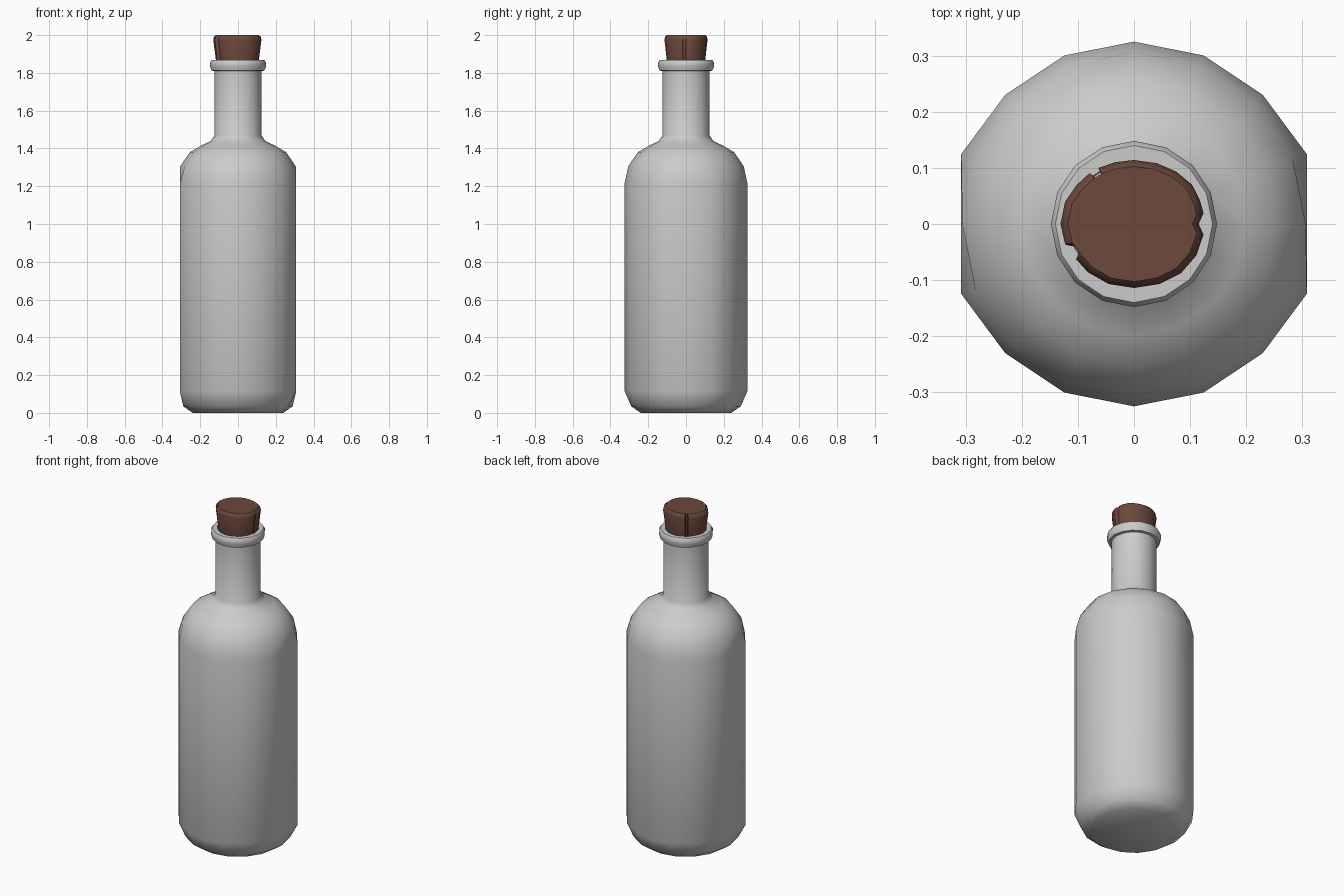
import bpy, bmesh
from math import sin, cos, pi, radians

if "Cube" in bpy.data.objects:
    bpy.data.objects.remove(bpy.data.objects["Cube"])


def loft(name, rings, smooth):
    """Skin a stack of closed rings, cap both ends and shade by angle."""
    bm = bmesh.new()
    loops = [[bm.verts.new(p) for p in ring] for ring in rings]
    n = len(loops[0])
    for a, b in zip(loops, loops[1:]):
        for i in range(n):
            j = (i + 1) % n
            bm.faces.new((a[i], a[j], b[j], b[i]))
    caps = [bm.faces.new(loops[0][::-1]), bm.faces.new(loops[-1])]
    bmesh.ops.triangulate(bm, faces=caps)
    bmesh.ops.recalc_face_normals(bm, faces=bm.faces)
    mesh = bpy.data.meshes.new(name)
    bm.to_mesh(mesh)
    bm.free()
    obj = bpy.data.objects.new(name, mesh)
    bpy.context.collection.objects.link(obj)
    bpy.ops.object.select_all(action='DESELECT')
    obj.select_set(True)
    bpy.context.view_layer.objects.active = obj
    bpy.ops.object.shade_smooth_by_angle(angle=radians(smooth))
    return obj


# Bottle: 16-sided lathe, its two sides slightly flattened at x = +-0.308
SIDES, FLAT = 16, 0.308
profile = [(0.24, 0), (0.29, 0.035), (0.325, 0.115), (0.325, 1.215),
           (0.306, 1.305), (0.255, 1.38), (0.20, 1.413), (0.145, 1.44),
           (0.124, 1.47), (0.124, 1.81),
           (0.14, 1.812), (0.148, 1.835), (0.148, 1.855), (0.140, 1.868),
           (0.114, 1.868), (0.112, 1.80)]


def bottle_ring(r, z):
    pts = []
    for i in range(SIDES):
        a = 2 * pi * i / SIDES
        x, y = r * cos(a), r * sin(a)
        if r > 0.32 and abs(x) > 0.29:
            x = FLAT if x > 0 else -FLAT
        pts.append((x, y, z))
    return pts


loft("bottle", [bottle_ring(r, z) for r, z in profile], 50)

# Cork: tapered oval plug; factors below 1 cut the cracks into the outline
outline = [(10, .96), (22, .97), (38, 1), (55, 1), (72, 1), (90, 1), (105, 1),
           (119, 1), (121, .75), (127, .02), (125, .75), (127, 1),
           (143, .99), (160, 1), (180, 1), (199, .99), (207, .82), (215, .96),
           (230, .98), (250, 1), (270, 1), (290, 1), (310, 1), (330, .98),
           (350, .96), (360, .88)]


def cork_ring(s, z):
    return [(0.131 * s * f * cos(radians(t)), 0.114 * s * f * sin(radians(t)), z)
            for t, f in outline]


cork = loft("cork", [cork_ring(s, z) for s, z in
                     ((0.84, 1.80), (0.89, 1.865), (1.0, 1.975),
                      (0.97, 1.992), (0.90, 2.0))], 40)
brown = bpy.data.materials.new("cork_brown")
brown.diffuse_color = (0.15, 0.065, 0.045, 1)
brown.use_nodes = True
brown.node_tree.nodes["Principled BSDF"].inputs["Base Color"].default_value = brown.diffuse_color
cork.data.materials.append(brown)
